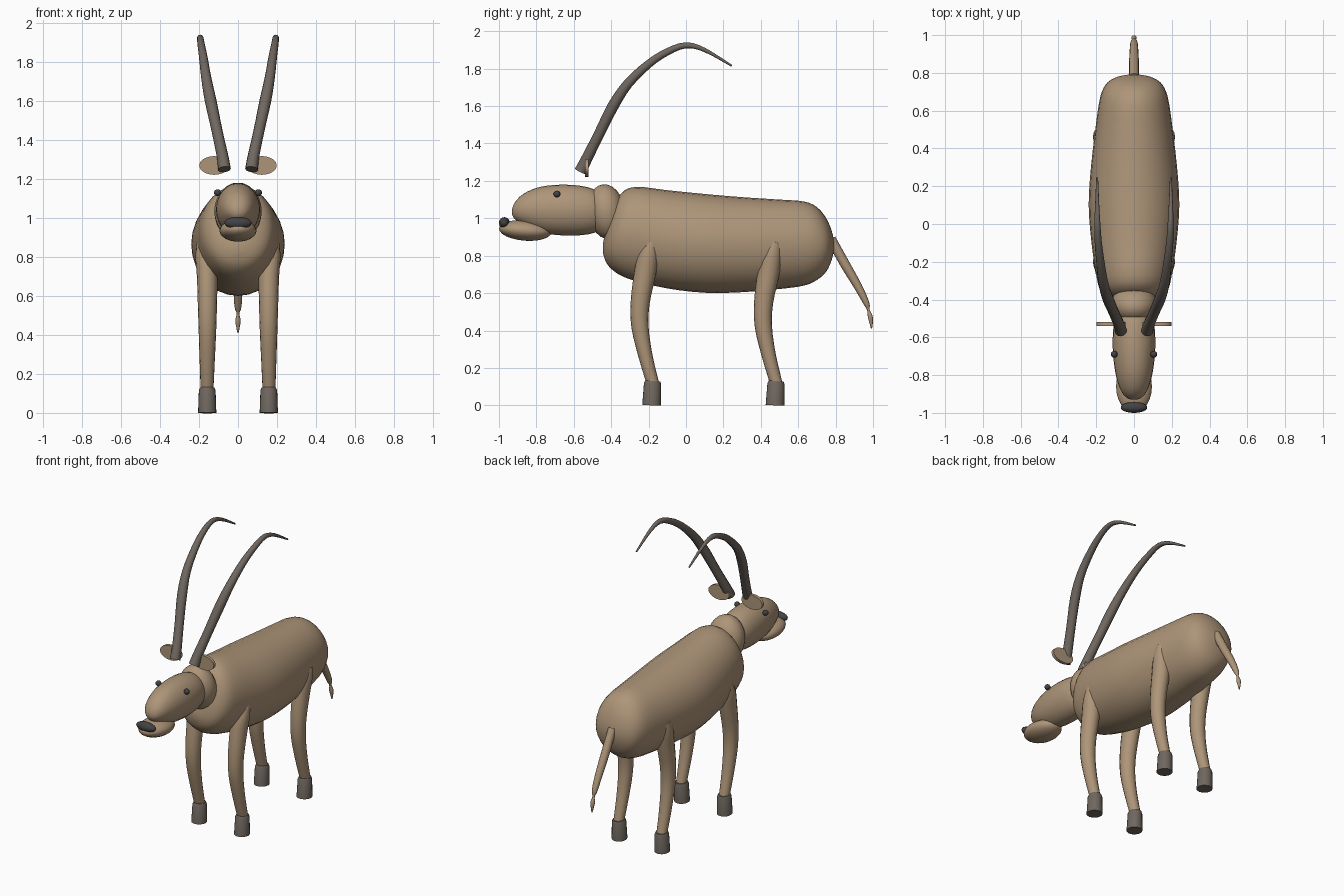
import bpy, bmesh, math
from mathutils import Vector

if "Cube" in bpy.data.objects:
    bpy.data.objects.remove(bpy.data.objects["Cube"], do_unlink=True)


def material(name, rgb):
    m = bpy.data.materials.new(name)
    m.use_nodes = True
    colour = (*rgb, 1)
    m.diffuse_color = colour
    m.node_tree.nodes["Principled BSDF"].inputs["Base Color"].default_value = colour
    return m


TAN = material("tan hide", (0.42, 0.30, 0.19))
HORN = material("grey brown horn", (0.16, 0.135, 0.115))
DARK = material("dark grey", (0.055, 0.055, 0.058))


def finish(ob, mat, angle=40):
    ob.data.materials.append(mat)
    bpy.ops.object.select_all(action="DESELECT")
    ob.select_set(True)
    bpy.context.view_layer.objects.active = ob
    bpy.ops.object.shade_smooth_by_angle(angle=math.radians(angle))
    return ob


def smooth_path(pts, steps):
    """Catmull-Rom interpolation of positions and radii together."""
    pts = [Vector(p) for p in pts]
    if steps == 1:
        return pts
    out = []
    for i in range(len(pts) - 1):
        a, b, c, d = (pts[min(max(i + k, 0), len(pts) - 1)] for k in (-1, 0, 1, 2))
        for s in range(steps):
            t = s / steps
            out.append(0.5 * (2 * b + (c - a) * t + (2 * a - 5 * b + 4 * c - d) * t ** 2
                              + (3 * b - a - 3 * c + d) * t ** 3))
    return out + [pts[-1]]


def loft(name, mat, pts, sides=16, steps=3, upright=False):
    """Elliptical rings (x, y, z, half width, half depth) swept along a path."""
    path = smooth_path(pts, steps)
    bm = bmesh.new()
    rings = []
    for i, p in enumerate(path):
        tangent = (path[min(i + 1, len(path) - 1)] - path[max(i - 1, 0)])[:3]
        t = Vector((0, 1, 0)) if upright else Vector(tangent).normalized()
        u = Vector((1, 0, 0))
        u = (u - t * u.dot(t)).normalized()
        v = t.cross(u)
        ring = []
        for k in range(sides):
            a = math.tau * k / sides
            ring.append(bm.verts.new(Vector(p[:3]) + u * p[3] * math.cos(a) + v * p[4] * math.sin(a)))
        rings.append(ring)
    for r, q in zip(rings, rings[1:]):
        for k in range(sides):
            n = (k + 1) % sides
            bm.faces.new((r[k], r[n], q[n], q[k]))
    bm.faces.new(rings[0])
    bm.faces.new(rings[-1])
    bmesh.ops.recalc_face_normals(bm, faces=bm.faces)
    mesh = bpy.data.meshes.new(name)
    bm.to_mesh(mesh)
    bm.free()
    ob = bpy.data.objects.new(name, mesh)
    bpy.context.collection.objects.link(ob)
    return finish(ob, mat)


def ellipsoid(name, mat, loc, radii, tilt=0, segments=24):
    bpy.ops.mesh.primitive_uv_sphere_add(segments=segments, ring_count=segments // 2,
                                         location=loc, rotation=(tilt, 0, 0))
    ob = bpy.context.object
    ob.name = name
    ob.scale = radii
    return finish(ob, mat)


def along_y(rows):
    """Side profile rows (y, bottom, top, half width) to loft rings."""
    return [(0, y, (lo + hi) / 2, w, (hi - lo) / 2) for y, lo, hi, w in rows]


# Barrel body
loft("body", TAN, along_y([
    (-0.445, 0.82, 0.86, 0.02), (-0.43, 0.77, 0.93, 0.09), (-0.40, 0.73, 1.03, 0.145),
    (-0.35, 0.695, 1.13, 0.18), (-0.27, 0.665, 1.168, 0.2), (-0.1, 0.625, 1.15, 0.225),
    (0.1, 0.602, 1.13, 0.24), (0.3, 0.605, 1.113, 0.228), (0.5, 0.622, 1.1, 0.205),
    (0.63, 0.64, 1.09, 0.187), (0.7, 0.67, 1.06, 0.17), (0.75, 0.715, 1.0, 0.14),
    (0.78, 0.78, 0.93, 0.085), (0.793, 0.84, 0.87, 0.015)]), sides=28, upright=True)

# Neck, head, muzzle
ellipsoid("neck", TAN, (0, -0.425, 1.035), (0.122, 0.1, 0.148), 0.15)
loft("head", TAN, along_y([
    (-0.93, 1.02, 1.05, 0.015), (-0.915, 0.995, 1.085, 0.045), (-0.87, 0.965, 1.13, 0.075),
    (-0.78, 0.925, 1.168, 0.1), (-0.65, 0.908, 1.18, 0.113), (-0.52, 0.915, 1.165, 0.105),
    (-0.44, 0.95, 1.12, 0.07), (-0.41, 1.02, 1.05, 0.015)]), sides=24, upright=True)
ellipsoid("jaw", TAN, (0, -0.86, 0.935), (0.095, 0.14, 0.055), -0.08)
ellipsoid("nose", DARK, (0, -0.971, 0.975), (0.07, 0.029, 0.031))

# Tail with a tufted tip
loft("tail", TAN, [
    (0, 0.775, 0.89, 0.026, 0.026), (0, 0.85, 0.755, 0.026, 0.026), (0, 0.92, 0.635, 0.023, 0.022),
    (0, 0.965, 0.545, 0.018, 0.016), (0, 0.975, 0.51, 0.007, 0.007), (0, 0.985, 0.475, 0.014, 0.013),
    (0, 0.99, 0.44, 0.009, 0.009), (0, 0.992, 0.41, 0.003, 0.003)], sides=12)

for side, s in (("left", 1), ("right", -1)):
    ellipsoid(side + "_eye", DARK, (s * 0.105, -0.69, 1.13), (0.018,) * 3, 0, 16)
    # Flat oval ear
    loft(side + "_ear", TAN, [(s * 0.122, y, 1.27, 0.077, 0.048) for y in (-0.54, -0.52)],
         sides=20, steps=1, upright=True)
    # Long swept-back horn
    loft(side + "_horn", HORN, [(s * x, y, z, r, r) for x, y, z, r in (
        (0.07, -0.565, 1.25, 0.033), (0.078, -0.535, 1.31, 0.03), (0.108, -0.465, 1.45, 0.028),
        (0.14, -0.39, 1.6, 0.03), (0.163, -0.31, 1.72, 0.026), (0.178, -0.2, 1.825, 0.022),
        (0.189, -0.1, 1.89, 0.019), (0.194, 0, 1.925, 0.016), (0.195, 0.1, 1.9, 0.011),
        (0.195, 0.245, 1.815, 0.005))], sides=12)
    # Bowed legs and hooves
    for end, y in (("front", -0.18), ("rear", 0.48)):
        loft(f"{side}_{end}_leg", TAN, [(s * x, y + dy, z, rx, ry) for x, dy, z, rx, ry in (
            (0.168, 0, 0.875, 0.045, 0.036), (0.162, -0.02, 0.8, 0.056, 0.055),
            (0.158, -0.04, 0.7, 0.053, 0.058), (0.157, -0.065, 0.55, 0.049, 0.051),
            (0.157, -0.066, 0.42, 0.045, 0.046), (0.158, -0.038, 0.27, 0.039, 0.038),
            (0.159, 0.002, 0.12, 0.033, 0.033))])
        loft(f"{side}_{end}_hoof", HORN, [
            (s * 0.158, y - 0.004, 0, 0.047, 0.05), (s * 0.158, y + 0.001, 0.115, 0.043, 0.046),
            (s * 0.158, y + 0.002, 0.13, 0.036, 0.04)], sides=20, steps=1)
